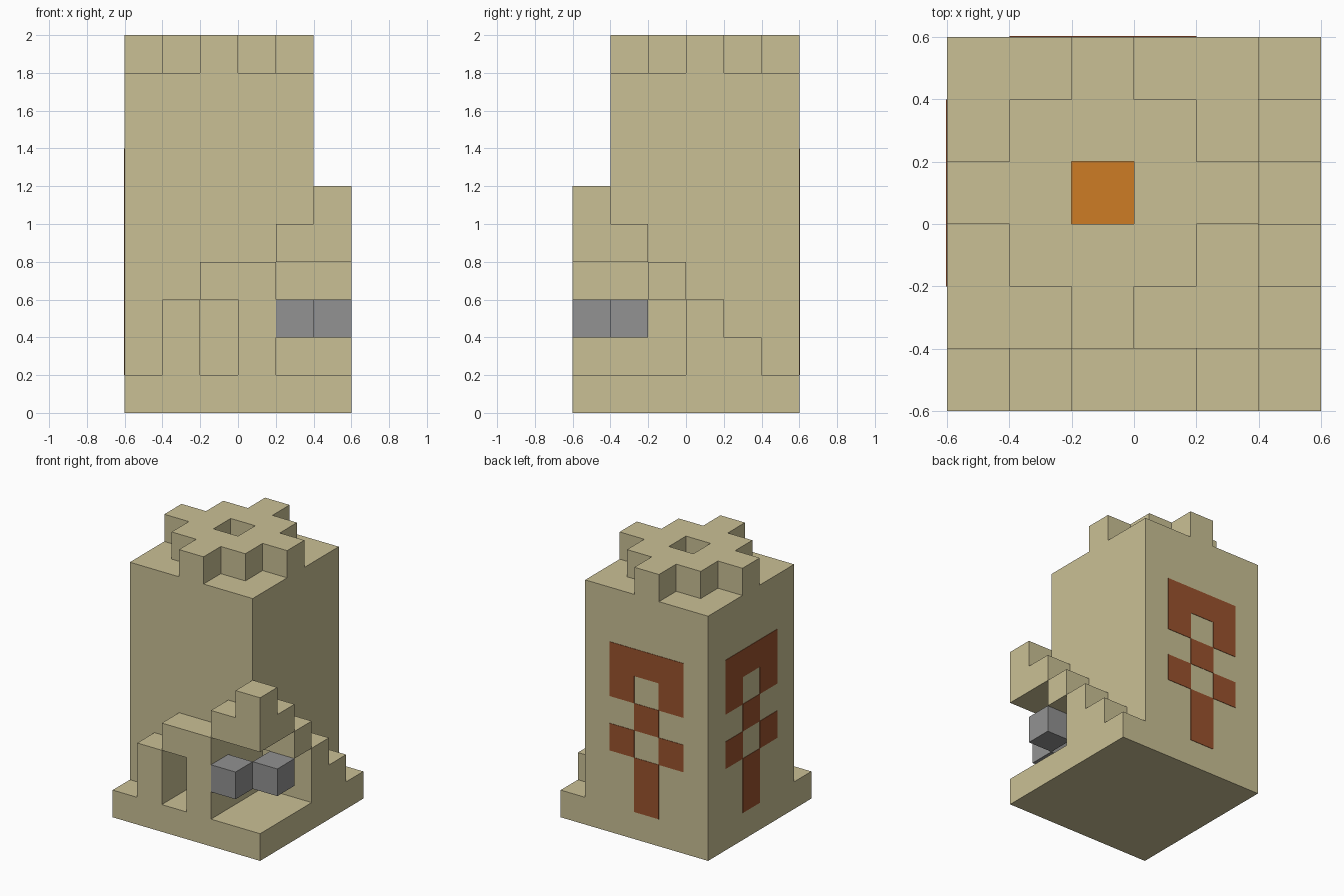
import bpy, bmesh
from mathutils import Vector

cube = bpy.data.objects.get("Cube")
if cube:
    bpy.data.objects.remove(cube, do_unlink=True)

CELL = 0.2
ORIGIN = Vector((-0.6, -0.6, 0))


def material(name, rgb):
    lin = [((c / 255 + 0.055) / 1.055) ** 2.4 for c in rgb] + [1]
    m = bpy.data.materials.new(name)
    m.use_nodes = True
    m.diffuse_color = lin
    bsdf = next(n for n in m.node_tree.nodes if n.type == 'BSDF_PRINCIPLED')
    bsdf.inputs["Base Color"].default_value = lin
    return m


SAND = material("sandstone", (202, 192, 149))
STONE = material("grey stone", (146, 146, 146))
CLAY = material("burnt clay", (155, 83, 45))
ORANGE = material("orange", (206, 124, 37))


def block(x, y, z):
    """Grid cells in the given half-open ranges."""
    return {(i, j, k) for i in range(*x) for j in range(*y) for k in range(*z)}


def finish(name, bm, mat):
    mesh = bpy.data.meshes.new(name)
    bm.to_mesh(mesh)
    bm.free()
    mesh.materials.append(mat)
    obj = bpy.data.objects.new(name, mesh)
    bpy.context.collection.objects.link(obj)
    return obj


def build(name, cells, mat):
    """Skin a set of cells with its outer faces only."""
    bm = bmesh.new()
    for c in cells:
        for axis in range(3):
            for side in (0, 1):
                near = list(c)
                near[axis] += 2 * side - 1
                if tuple(near) in cells:
                    continue
                u, v = (axis + 1) % 3, (axis + 2) % 3
                ring = []
                for a, b in ((0, 0), (1, 0), (1, 1), (0, 1)):
                    p = Vector(c)
                    p[axis] += side
                    p[u] += a
                    p[v] += b
                    ring.append(bm.verts.new(ORIGIN + p * CELL))
                bm.faces.new(ring if side else ring[::-1])
    bmesh.ops.remove_doubles(bm, verts=bm.verts[:], dist=0.001)
    bmesh.ops.dissolve_limit(bm, angle_limit=0.01, verts=bm.verts[:], edges=bm.edges[:])
    return finish(name, bm, mat)


def plate(name, low, high, mat):
    bm = bmesh.new()
    bmesh.ops.create_cube(bm, size=1)
    low, high = Vector(low), Vector(high)
    for v in bm.verts:
        v.co = (low + high) / 2 + v.co * (high - low)
    return finish(name, bm, mat)


# Hollows: doorway and corner niche
doorway = block((2, 3), (0, 3), (1, 3))
niche = block((4, 6), (0, 2), (1, 4)) | block((4, 6), (2, 3), (1, 3))
hollows = doorway | niche

# Base and tower
build("base", block((0, 6), (0, 6), (0, 1)), SAND)
build("tower", block((0, 5), (1, 6), (1, 9)) - hollows, SAND)

# Crown: stepped diamond with a hole in the middle
crown = {(i, j, 9) for i in range(5) for j in range(1, 6)
         if 0 < abs(i - 2) + abs(j - 3) <= 2}
build("crown", crown, SAND)
plate("crown_hole_floor", (-0.2, 0, 1.8), (0, 0.2, 1.804), ORANGE)

# Stepped walls meeting at the front corner
front_wall = set()
for i, top in enumerate((1, 3, 4, 4, 5, 6)):
    front_wall |= block((i, i + 1), (0, 1), (1, top))
side_wall = set()
for j, top in enumerate((6, 5, 4, 3, 2, 1)):
    side_wall |= block((5, 6), (j, j + 1), (1, top))
build("stepped_walls", (front_wall | side_wall) - hollows, SAND)

# Grey blocks in the niche
build("front_stone", {(4, 0, 2)}, STONE)
build("side_stone", {(5, 1, 2)}, STONE)

# Clay emblem, bottom row first, on the back and on the -x side
EMBLEM = (".#.", ".#.", "#.#", ".#.", "#.#", "###")
T = 0.003
for row, line in enumerate(EMBLEM):
    z = CELL * (row + 1)
    for col, mark in enumerate(line):
        if mark == "#":
            a = -0.4 + CELL * col
            b = -0.2 + CELL * col
            tag = f"{row}_{col}"
            plate("back_emblem_" + tag, (a, 0.6 - T, z), (a + CELL, 0.6 + T, z + CELL), CLAY)
            plate("side_emblem_" + tag, (-0.6 - T, b, z), (-0.6 + T, b + CELL, z + CELL), CLAY)
